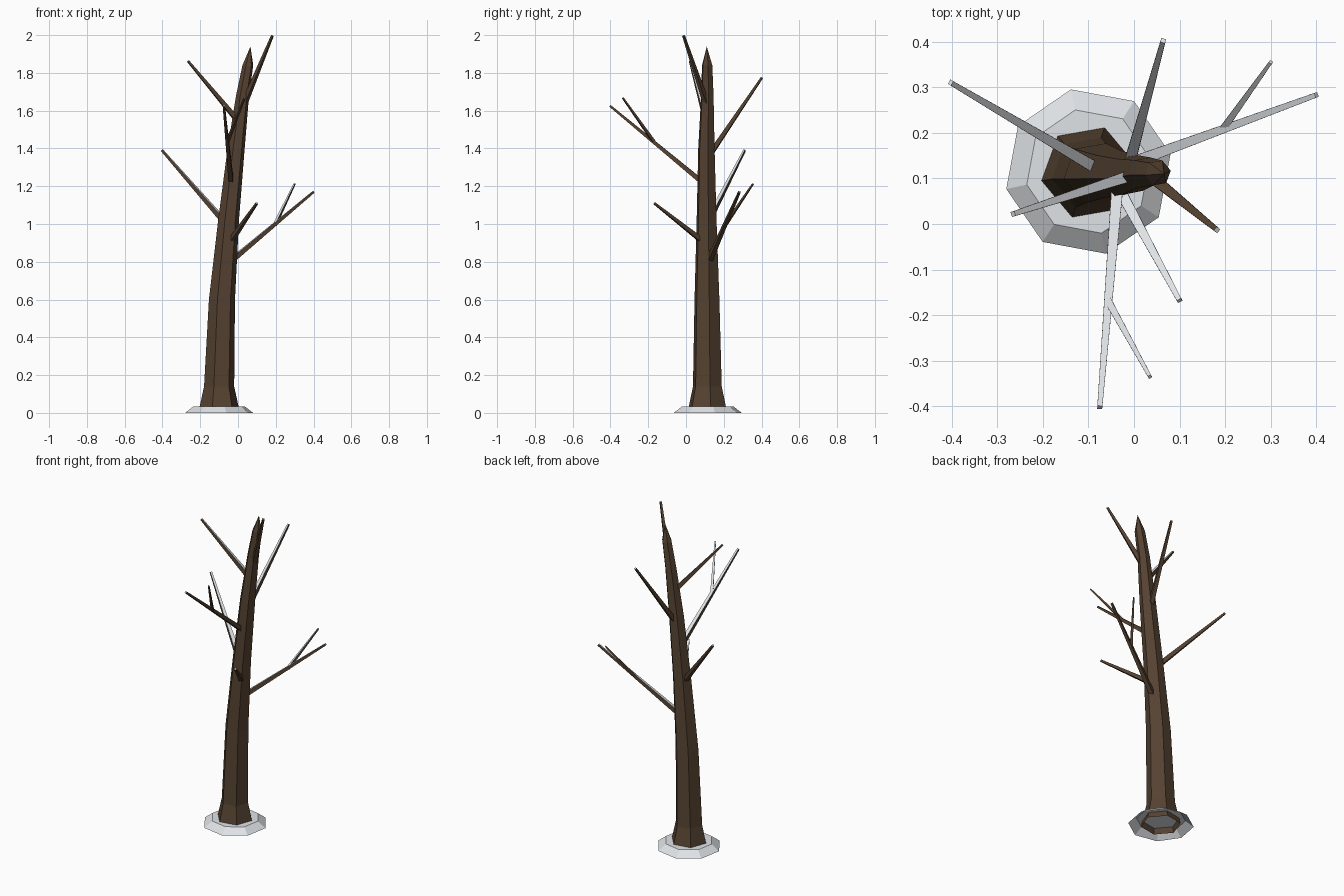
import bpy
import bmesh
from math import cos, sin, radians, tau
from mathutils import Vector

cube = bpy.data.objects.get("Cube")
if cube:
    bpy.data.objects.remove(cube, do_unlink=True)


def make_material(name, rgb):
    mat = bpy.data.materials.new(name)
    mat.use_nodes = True
    color = (*rgb, 1.0)
    mat.diffuse_color = color
    mat.node_tree.nodes["Principled BSDF"].inputs["Base Color"].default_value = color
    return mat


BARK = make_material("dark bark", (0.092, 0.055, 0.031))
SNOW = make_material("snow", (0.80, 0.83, 0.86))


def ring(bm, center, radius, sides, turn):
    """Horizontal polygon of vertices."""
    return [bm.verts.new((center[0] + radius * cos(radians(turn) + tau * i / sides),
                          center[1] + radius * sin(radians(turn) + tau * i / sides),
                          center[2])) for i in range(sides)]


def bridge(bm, low, high):
    n = len(low)
    for i in range(n):
        j = (i + 1) % n
        bm.faces.new((low[i], low[j], high[j], high[i]))


def finish(bm, name, materials):
    mesh = bpy.data.meshes.new(name)
    bm.to_mesh(mesh)
    bm.free()
    for mat in materials:
        mesh.materials.append(mat)
    obj = bpy.data.objects.new(name, mesh)
    bpy.context.collection.objects.link(obj)
    return obj


# Snow mound around the foot, open underneath
bm = bmesh.new()
foot = (-0.10, 0.115)
rim = ring(bm, (*foot, 0), 0.184, 8, 12)
crown = ring(bm, (*foot, 0.035), 0.138, 8, 12)
bridge(bm, rim, crown)
bm.faces.new(crown)
finish(bm, "snow_mound", [SNOW])

# Leaning six-sided trunk: centre x, centre y, height, radius
TRUNK = [
    (-0.100, 0.113, 0.00, 0.112),
    (-0.100, 0.113, 0.14, 0.081),
    (-0.085, 0.111, 0.60, 0.070),
    (-0.050, 0.109, 1.02, 0.056),
    (-0.010, 0.108, 1.40, 0.046),
    (0.024, 0.113, 1.68, 0.035),
    (0.052, 0.112, 1.84, 0.029),
]
bm = bmesh.new()
rings = [ring(bm, (x, y, z), r, 6, 10) for x, y, z, r in TRUNK]
for low, high in zip(rings, rings[1:]):
    bridge(bm, low, high)
tip = bm.verts.new((0.066, 0.11, 1.94))
top = rings[-1]
for i in range(6):
    bm.faces.new((top[i], top[(i + 1) % 6], tip))
finish(bm, "trunk", [BARK])


def branch(name, start, end, r0, r1):
    """Tapered square branch; upward faces carry snow."""
    start, end = Vector(start), Vector(end)
    along = (end - start).normalized()
    side = along.cross(Vector((0, 0, 1))).normalized()
    up = side.cross(along)
    bm = bmesh.new()
    loops = []
    for p, r in ((start, r0), (end, r1)):
        loops.append([bm.verts.new(p + side * a * r + up * b * r)
                      for a, b in ((-1, -1), (1, -1), (1, 1), (-1, 1))])
    bridge(bm, *loops)
    bm.faces.new(loops[0])
    bm.faces.new(loops[1])
    bmesh.ops.recalc_face_normals(bm, faces=bm.faces)
    bm.normal_update()
    for face in bm.faces:
        face.material_index = 1 if face.normal.z > 0.52 else 0
    finish(bm, name, [BARK, SNOW])


# Main branches, lowest to highest
BRANCHES = [
    ("low_left_branch", (-0.03, 0.125, 0.81), (0.40, 0.283, 1.17)),
    ("low_front_branch", (-0.045, 0.10, 0.90), (0.10, -0.168, 1.11)),
    ("right_branch", (-0.07, 0.115, 1.01), (-0.402, 0.31, 1.39)),
    ("front_branch", (-0.035, 0.10, 1.21), (-0.075, -0.402, 1.625)),
    ("back_branch", (-0.015, 0.115, 1.35), (0.064, 0.402, 1.775)),
    ("high_right_branch", (0.005, 0.11, 1.54), (-0.265, 0.022, 1.863)),
    ("top_branch", (0.03, 0.11, 1.63), (0.182, -0.013, 1.997)),
]
for name, start, end in BRANCHES:
    branch(name, start, end, 0.013, 0.0055)

# Twigs forking from the two longest branches
branch("left_twig", (0.195, 0.208, 0.995), (0.30, 0.355, 1.213), 0.008, 0.004)
branch("front_twig", (-0.056, -0.17, 1.435), (0.035, -0.335, 1.668), 0.008, 0.004)
